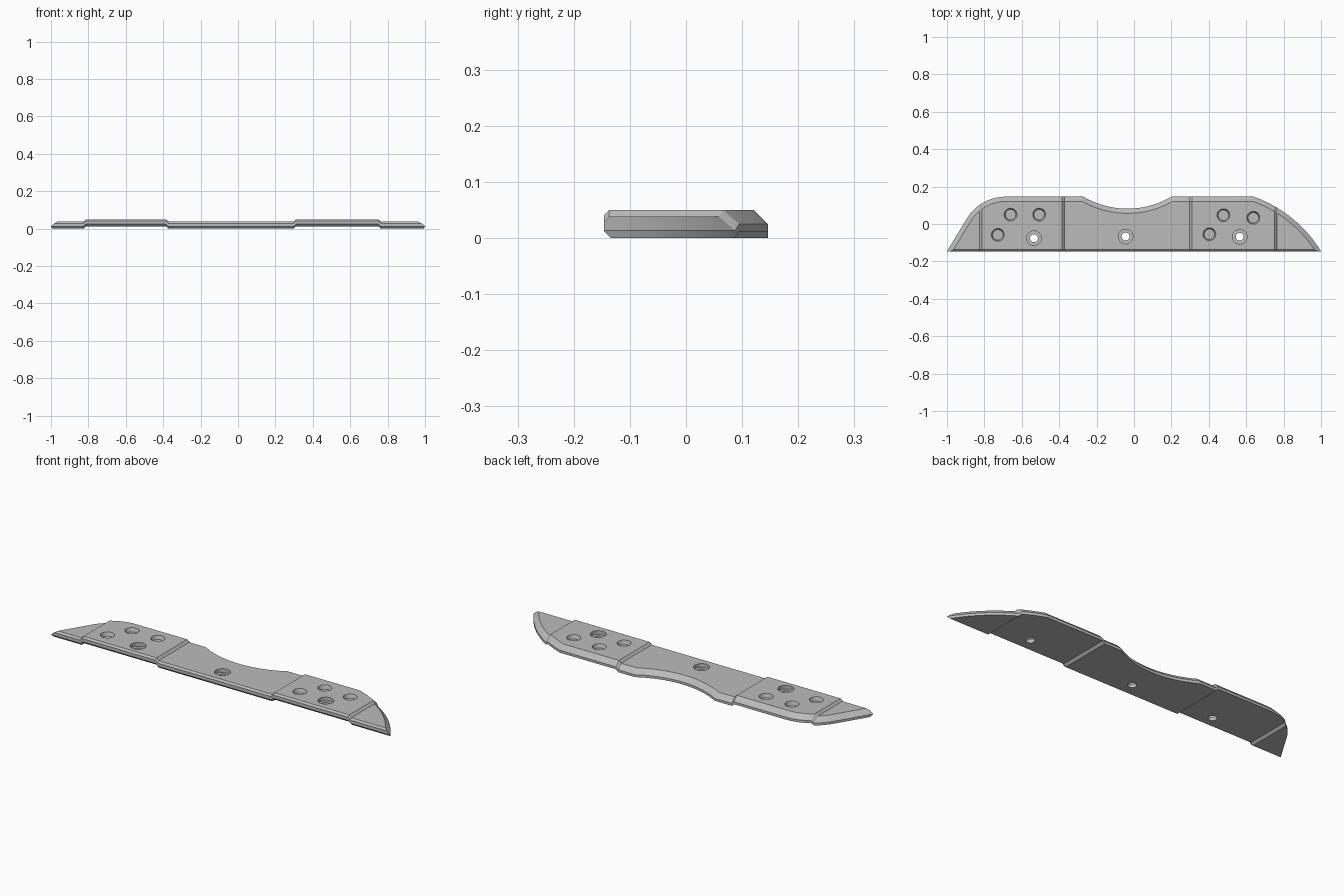
import bpy, bmesh, math
from mathutils import Vector
from mathutils.geometry import intersect_line_line_2d as _unused, interpolate_bezier

if "Cube" in bpy.data.objects:
    bpy.data.objects.remove(bpy.data.objects["Cube"], do_unlink=True)

HALF, THICK, LIFT, BEVEL = 0.146, 0.038, 0.012, 0.025

steel = bpy.data.materials.new("plain grey")
steel.use_nodes = True
grey = (0.5, 0.5, 0.5, 1)
steel.diffuse_color = grey
steel.node_tree.nodes["Principled BSDF"].inputs["Base Color"].default_value = grey


def arc(a, m, b, n=20):
    """Points on the circle through a, m and b, going from a to b."""
    a, m, b = Vector(a), Vector(m), Vector(b)
    d = 2 * (a.x * (m.y - b.y) + m.x * (b.y - a.y) + b.x * (a.y - m.y))
    sa, sm, sb = a.dot(a), m.dot(m), b.dot(b)
    c = Vector(((sa * (m.y - b.y) + sm * (b.y - a.y) + sb * (a.y - m.y)) / d,
                (sa * (b.x - m.x) + sm * (a.x - b.x) + sb * (m.x - a.x)) / d))
    turn = (b - c).angle_signed(a - c)
    start = math.atan2(a.y - c.y, a.x - c.x)
    r = (a - c).length
    return [c + r * Vector((math.cos(start + turn * i / n), math.sin(start + turn * i / n)))
            for i in range(n + 1)]


def inset(loop):
    """Offset a clockwise loop inwards, leaving the straight front edge in place."""
    result = []
    for i, p in enumerate(loop):
        before, after = loop[i - 1], loop[(i + 1) % len(loop)]
        lines = []
        for a, b in ((before, p), (p, after)):
            t = (b - a).normalized()
            front = abs(a.y + HALF) < 1e-4 and abs(b.y + HALF) < 1e-4
            n = Vector((t.y, -t.x))
            lines.append((n, n.dot(p) + (0 if front else BEVEL)))
        (n1, d1), (n2, d2) = lines
        det = n1.x * n2.y - n1.y * n2.x
        if abs(det) < 1e-4:
            result.append(p + n1 * BEVEL)
        else:
            result.append(Vector(((d1 * n2.y - d2 * n1.y) / det, (n1.x * d2 - n2.x * d1) / det)))
    return result


def cut(bm, co, no, trim=False):
    geom = bm.verts[:] + bm.edges[:] + bm.faces[:]
    res = bmesh.ops.bisect_plane(bm, geom=geom, dist=1e-6, plane_co=co, plane_no=no,
                                 clear_outer=trim)
    if trim:
        edges = [e for e in res["geom_cut"] if isinstance(e, bmesh.types.BMEdge)]
        bmesh.ops.holes_fill(bm, edges=[e for e in edges if e.is_boundary], sides=0)


# Outline, clockwise from the left tip
outline = [Vector((-1, -HALF))]
outline += arc((-0.89, 0.035), (-0.81, 0.112), (-0.68, HALF), 12)
outline += arc((-0.27, HALF), (-0.035, 0.082), (0.2, HALF))
outline += arc((0.64, HALF), (0.845, 0.031), (1, -HALF))

# Plate body with a sloped rear rim
bm = bmesh.new()
levels = [(outline, 0), (outline, THICK - BEVEL), (inset(outline), THICK)]
rings = [[bm.verts.new((p.x, p.y, z)) for p in loop] for loop, z in levels]
for low, high in zip(rings, rings[1:]):
    for i in range(len(low)):
        j = (i + 1) % len(low)
        bm.faces.new((low[i], high[i], high[j], low[j]))
bm.faces.new(rings[0])
bm.faces.new(rings[-1][::-1])

# Front edge chamfers
cut(bm, (0, -HALF, 0.012), (0, -1, -1), True)
cut(bm, (0, -HALF, THICK - 0.009), (0, -1, 1), True)

# Two raised pads joined by short ramps
pads = [(-0.82, -0.378), (0.304, 0.758)]
ramp = 0.006
for x in [x for pad in pads for x in pad]:
    for side in (-ramp, ramp):
        cut(bm, (x + side, 0, 0), (1, 0, 0))
for v in bm.verts:
    for a, b in pads:
        amount = min((v.co.x - a + ramp) / (2 * ramp), (b + ramp - v.co.x) / (2 * ramp), 1)
        v.co.z += LIFT * max(amount, 0)
bmesh.ops.recalc_face_normals(bm, faces=bm.faces[:])
mesh = bpy.data.meshes.new("stepped_plate")
bm.to_mesh(mesh)
bm.free()
plate = bpy.data.objects.new("stepped_plate", mesh)
bpy.context.collection.objects.link(plate)
mesh.materials.append(steel)

cutters = []


def drill(x, y, bottom, top, r_low, r_high):
    bpy.ops.mesh.primitive_cone_add(vertices=40, radius1=r_low, radius2=r_high,
                                    depth=top - bottom, location=(x, y, (top + bottom) / 2))
    tool = bpy.context.object
    tool.name = "hole_cutter"
    tool.hide_render = True
    tool.data.materials.append(steel)
    mod = plate.modifiers.new("hole", "BOOLEAN")
    mod.operation, mod.solver, mod.object = "DIFFERENCE", "EXACT", tool
    cutters.append(tool)


# Blind sockets on the pads
pad_top = THICK + LIFT
for x, y in [(-0.66, 0.05), (-0.507, 0.05), (-0.728, -0.058),
             (0.478, 0.047), (0.638, 0.033), (0.403, -0.055)]:
    drill(x, y, pad_top - 0.02, pad_top + 0.002, 0.028, 0.035)

# Stepped screw holes right through
for x, y, top in [(-0.535, -0.076, pad_top), (-0.045, -0.067, THICK), (0.565, -0.068, pad_top)]:
    drill(x, y, top - 0.02, top + 0.01, 0.039, 0.039)
    drill(x, y, -0.02, top + 0.02, 0.021, 0.021)

# Bake the holes and shade
bpy.context.view_layer.update()
baked = bpy.data.meshes.new_from_object(plate.evaluated_get(bpy.context.evaluated_depsgraph_get()))
plate.modifiers.clear()
plate.data = baked
for tool in cutters:
    bpy.data.objects.remove(tool, do_unlink=True)
bpy.ops.object.select_all(action="DESELECT")
plate.select_set(True)
bpy.context.view_layer.objects.active = plate
bpy.ops.object.shade_smooth_by_angle(angle=math.radians(25))
